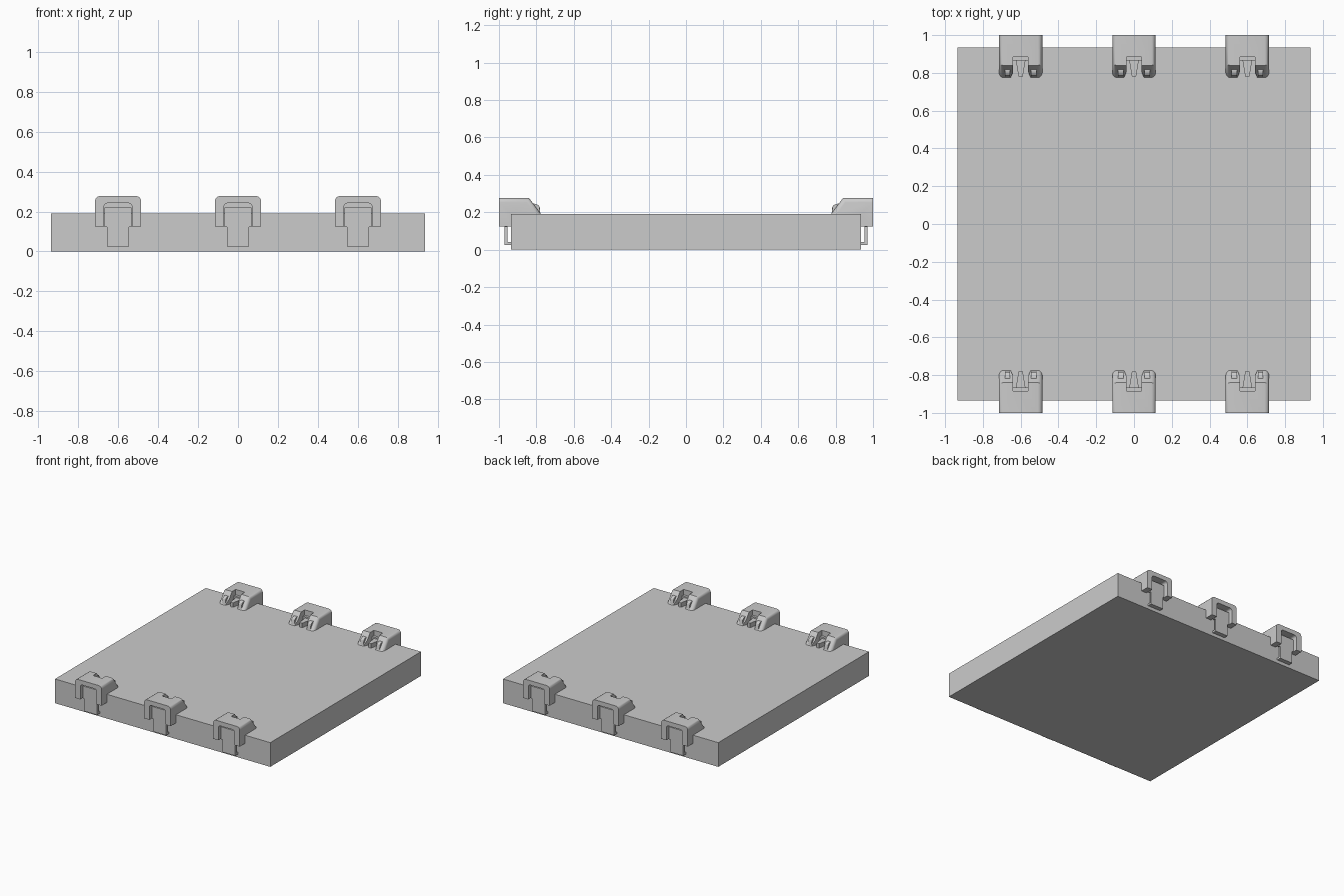
import bpy, bmesh
from math import pi
from mathutils import Matrix

if "Cube" in bpy.data.objects:
    bpy.data.objects.remove(bpy.data.objects["Cube"])


def prism(name, pts, a, b, axis):
    """Extrude a 2D profile from a to b along an axis (x: pts=yz, y: pts=xz, z: pts=xy)."""
    place = {'x': lambda p, t: (t, p[0], p[1]),
             'y': lambda p, t: (p[0], t, p[1]),
             'z': lambda p, t: (p[0], p[1], t)}[axis]
    bm = bmesh.new()
    lo = [bm.verts.new(place(p, a)) for p in pts]
    hi = [bm.verts.new(place(p, b)) for p in pts]
    n = len(pts)
    bm.faces.new(lo)
    bm.faces.new(hi[::-1])
    for i in range(n):
        bm.faces.new((lo[i], hi[i], hi[(i + 1) % n], lo[(i + 1) % n]))
    bmesh.ops.recalc_face_normals(bm, faces=bm.faces)
    me = bpy.data.meshes.new(name)
    bm.to_mesh(me)
    bm.free()
    ob = bpy.data.objects.new(name, me)
    bpy.context.collection.objects.link(ob)
    return ob


def round_edges(ob, test, width, segments=4):
    """Bevel the edges whose midpoint and direction pass a test."""
    bm = bmesh.new()
    bm.from_mesh(ob.data)
    edges = [e for e in bm.edges
             if test((e.verts[0].co + e.verts[1].co) / 2, e.verts[1].co - e.verts[0].co)]
    bmesh.ops.bevel(bm, geom=edges, offset=width, segments=segments, profile=0.5, affect='EDGES')
    bm.to_mesh(ob.data)
    bm.free()


def rect(a0, b0, a1, b1):
    return [(a0, b0), (a1, b0), (a1, b1), (a0, b1)]


def box(name, x0, x1, y0, y1, z0, z1):
    return prism(name, rect(x0, y0, x1, y1), z0, z1, 'z')


# base slab
box("base_slab", -.935, .935, -.935, .935, 0, .19)

# clip housing: hooked over the slab edge, sloped at its inner end
housing = prism("clip_housing", [(-1, .125), (-1, .277), (-.84, .277), (-.775, .19),
                                 (-.935, .19), (-.935, .125)], -.115, .115, 'x')
round_edges(housing, lambda m, d: abs(m.x) > .1 and m.y > -.99 and m.z > .2, .024)

# arched opening in the outer face, and flared notch in the inner end
opening = prism("opening_cutter", rect(-.07, .1, .07, .242), -1.05, -.9, 'y')
round_edges(opening, lambda m, d: m.z > .2 and abs(d.y) > .1, .018)
notch = prism("notch_cutter", [(-.04, -.885), (.04, -.885), (.04, -.805), (.06, -.76),
                               (-.06, -.76), (-.04, -.805)], .15, .3, 'z')
for cutter in (opening, notch):
    cutter.hide_render = True
    mod = housing.modifiers.new("cut", 'BOOLEAN')
    mod.operation = 'DIFFERENCE'
    mod.solver = 'EXACT'
    mod.object = cutter
bpy.context.view_layer.update()
cut_mesh = bpy.data.meshes.new_from_object(
    housing.evaluated_get(bpy.context.evaluated_depsgraph_get()))
housing.modifiers.clear()
housing.data = cut_mesh
for cutter in (opening, notch):
    bpy.data.objects.remove(cutter)

# contact: T-shaped plate, foot, strip over the slab edge and tapered pin
plate = prism("contact_plate", [(-.055, .025), (.055, .025), (.055, .122), (.067, .122),
                                (.067, .215), (-.067, .215), (-.067, .122), (-.055, .122)],
              -.97, -.955, 'y')
foot = box("contact_foot", -.055, .055, -.957, -.936, .025, .04)
strip = box("contact_strip", -.067, .067, -.97, -.895, .2, .22)
root = box("contact_root", -.04, .04, -.896, -.865, .19, .235)
pin = prism("contact_pin", [(-.026, -.87), (.026, -.87), (.011, -.78), (-.011, -.78)],
            .19, .225, 'z')

# small round-nosed ribs on the sloped prongs
ribs = []
for s in (-1, 1):
    rib = prism("prong_rib", [(-.83, .19), (-.83, .246), (-.805, .246), (-.785, .236),
                              (-.778, .19)], s * .07 - .014, s * .07 + .014, 'x')
    round_edges(rib, lambda m, d: m.z > .235 and abs(d.x) > .02, .006, 2)
    ribs.append(rib)

parts = [housing, plate, foot, strip, root, pin] + ribs
for ob in parts:
    bpy.ops.object.select_all(action='DESELECT')
    ob.select_set(True)
    bpy.context.view_layer.objects.active = ob
    bpy.ops.object.shade_smooth_by_angle(angle=pi / 6)

# three clips along the front edge and three turned round on the back edge
for turn in (0, pi):
    for x in (-.6, 0, .6):
        if turn == 0 and x == 0:
            continue  # the originals stay here
        for ob in parts:
            copy = ob.copy()
            copy.matrix_world = Matrix.Translation((x, 0, 0)) @ Matrix.Rotation(turn, 4, 'Z')
            bpy.context.collection.objects.link(copy)
